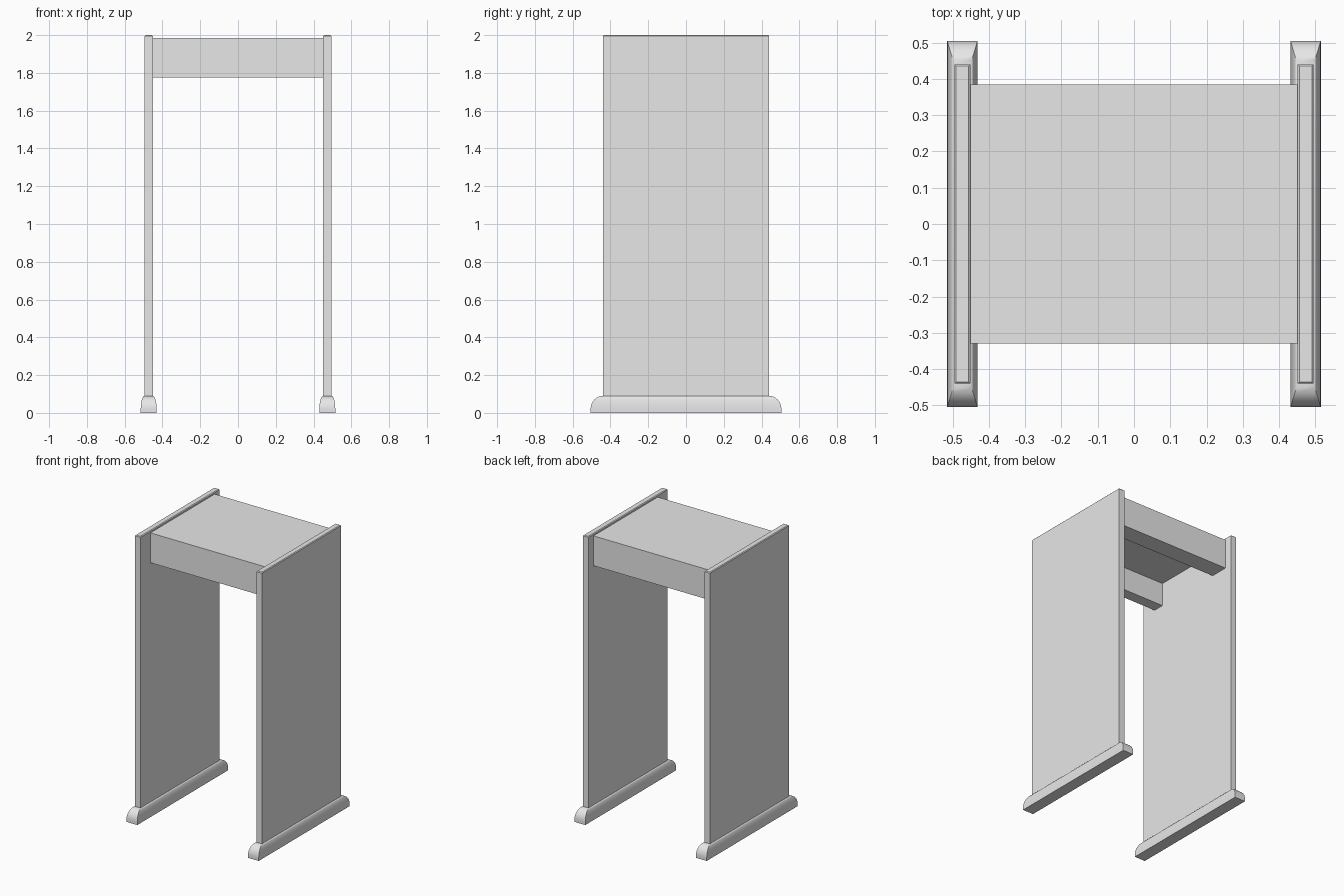
import bpy, bmesh, math

cube = bpy.data.objects.get("Cube")
if cube:
    bpy.data.objects.remove(cube)

grey = bpy.data.materials.new("light_grey")
grey.use_nodes = True
grey.diffuse_color = (0.8, 0.8, 0.8, 1)
grey.node_tree.nodes["Principled BSDF"].inputs["Base Color"].default_value = grey.diffuse_color


def make_object(name, bm, smooth=False):
    bmesh.ops.recalc_face_normals(bm, faces=bm.faces)
    mesh = bpy.data.meshes.new(name)
    bm.to_mesh(mesh)
    bm.free()
    mesh.materials.append(grey)
    obj = bpy.data.objects.new(name, mesh)
    bpy.context.collection.objects.link(obj)
    if smooth:
        bpy.ops.object.select_all(action='DESELECT')
        obj.select_set(True)
        bpy.context.view_layer.objects.active = obj
        bpy.ops.object.shade_smooth_by_angle(angle=math.radians(35))
    return obj


def loft(rings):
    """Skin a list of closed rings and cap both ends."""
    bm = bmesh.new()
    loops = [[bm.verts.new(p) for p in ring] for ring in rings]
    for a, b in zip(loops, loops[1:]):
        n = len(a)
        for i in range(n):
            j = (i + 1) % n
            bm.faces.new((a[i], a[j], b[j], b[i]))
    bm.faces.new(loops[0][::-1])
    bm.faces.new(loops[-1])
    return bm


def rectangle(x, half_x, half_y, z):
    return [(x + sx * half_x, sy * half_y, z)
            for sx, sy in ((-1, -1), (1, -1), (1, 1), (-1, 1))]


PANEL_X, HALF_THICK, HALF_DEPTH = 0.473, 0.022, 0.44
FOOT_TOP, FOOT_LIP = 0.09, 0.02

for side, sign in (("left", 1), ("right", -1)):
    x = sign * PANEL_X

    # Upright panel with a slight chamfer on its top edge
    c = 0.005
    panel = [rectangle(x, HALF_THICK, HALF_DEPTH, z) for z in (FOOT_TOP - 0.01, 2 - c)]
    panel.append(rectangle(x, HALF_THICK - c, HALF_DEPTH - c, 2))
    make_object(side + "_panel", loft(panel))

    # Foot rail rounding over towards the panel
    foot = [rectangle(x, 0.042, 0.505, 0)]
    steps = 8
    for i in range(steps + 1):
        a = math.pi / 2 * i / steps
        foot.append(rectangle(x, HALF_THICK + 0.02 * math.cos(a),
                              HALF_DEPTH + 0.065 * math.cos(a),
                              FOOT_LIP + (FOOT_TOP - FOOT_LIP) * math.sin(a)))
    make_object(side + "_foot", loft(foot), smooth=True)

# Header: channel profile, open underneath
profile = [(-0.33, 1.775), (-0.25, 1.775), (-0.25, 1.94), (0.255, 1.94),
           (0.255, 1.775), (0.385, 1.775), (0.385, 1.985), (-0.33, 1.985)]
make_object("header", loft([[(x, y, z) for y, z in profile] for x in (-0.452, 0.452)]))
